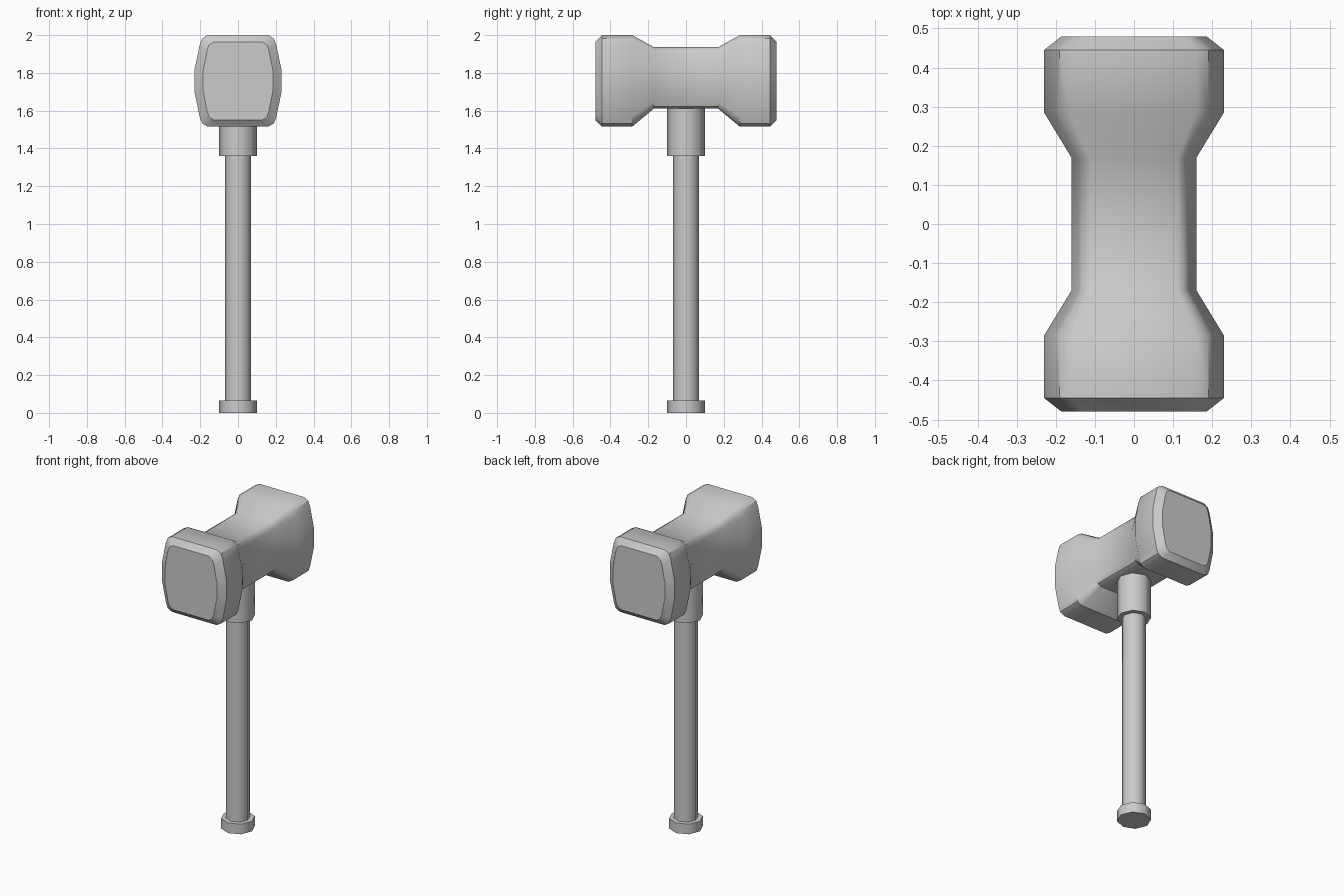
import bpy, bmesh
from math import radians

if "Cube" in bpy.data.objects:
    bpy.data.objects.remove(bpy.data.objects["Cube"])


def smooth(obj, angle):
    bpy.ops.object.select_all(action='DESELECT')
    bpy.context.view_layer.objects.active = obj
    obj.select_set(True)
    bpy.ops.object.shade_smooth_by_angle(angle=radians(angle))


def post(name, radius, z0, z1):
    bpy.ops.mesh.primitive_cylinder_add(vertices=8, radius=radius, depth=z1 - z0,
                                        location=(0, 0, (z0 + z1) / 2))
    obj = bpy.context.object
    obj.name = name
    smooth(obj, 50)


# Handle parts
post("pommel", 0.10, 0.0, 0.065)
post("handle", 0.07, 0.06, 1.40)
post("collar", 0.10, 1.36, 1.70)

# Head cross-section: one quarter (x, z), mirrored to a closed bulging outline
quarter = [(0.23, 0.06), (0.203, 0.19), (0.19, 0.225), (0.16, 0.2425)]
half = quarter + [(-x, z) for x, z in reversed(quarter)]
section = half + [(-x, -z) for x, z in half]

# Stations along the head: y, x scale, z scale, centre height
end = [(0.48, 0.805, 0.85, 1.7575), (0.445, 1, 1, 1.7575),
       (0.285, 1, 1, 1.7575), (0.17, 0.695, 0.67, 1.7735)]
stations = [(-y, sx, sz, c) for y, sx, sz, c in end] + end[::-1]

bm = bmesh.new()
rings = [[bm.verts.new((x * sx, y, c + z * sz)) for x, z in section]
         for y, sx, sz, c in stations]
n = len(section)
for a, b in zip(rings, rings[1:]):
    for i in range(n):
        j = (i + 1) % n
        bm.faces.new((a[i], a[j], b[j], b[i]))
bm.faces.new(rings[0])
bm.faces.new(rings[-1])
bmesh.ops.recalc_face_normals(bm, faces=bm.faces)
mesh = bpy.data.meshes.new("hammer_head")
bm.to_mesh(mesh)
bm.free()
head = bpy.data.objects.new("hammer_head", mesh)
bpy.context.collection.objects.link(head)
smooth(head, 35)
